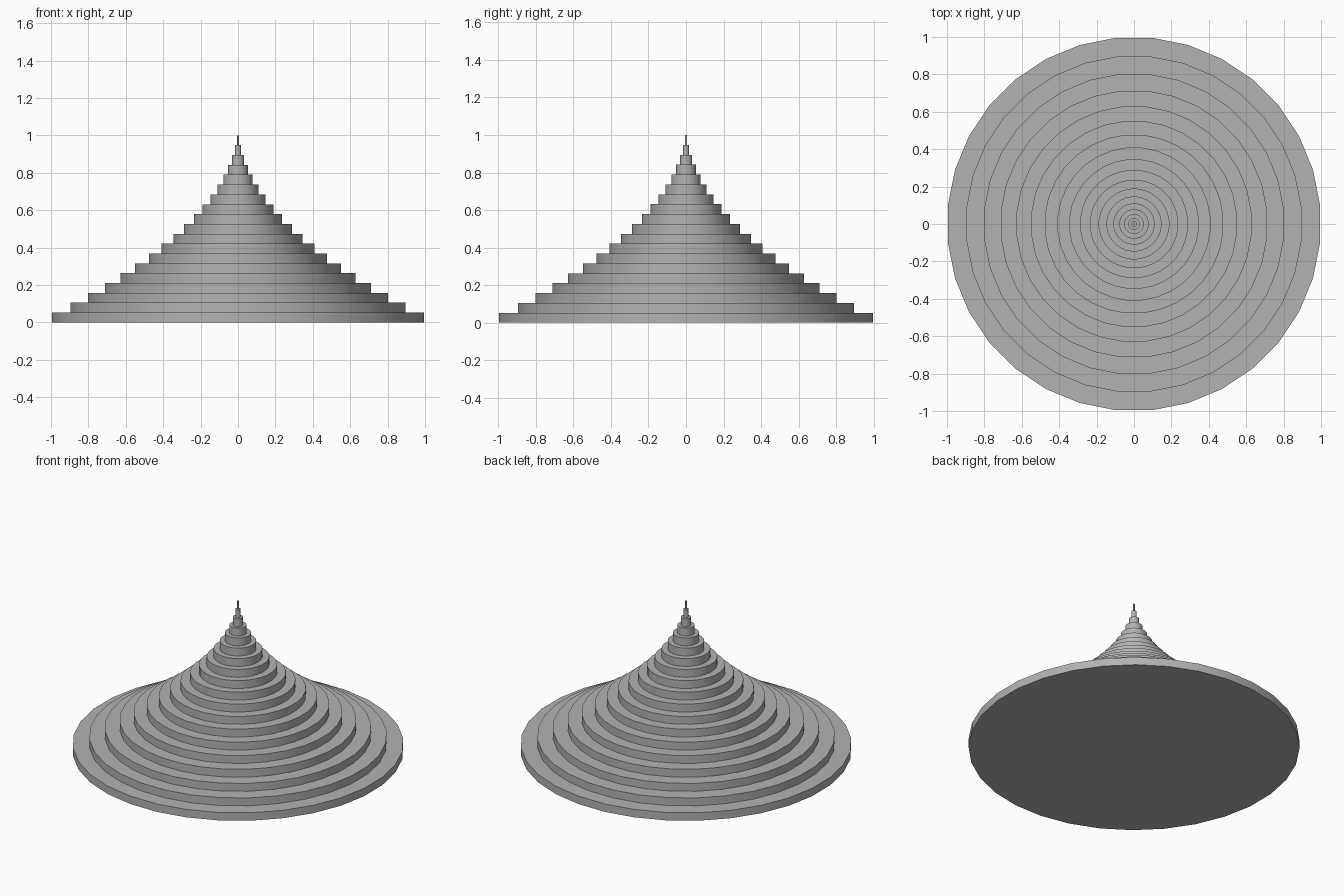
import bpy, math

if "Cube" in bpy.data.objects:
    bpy.data.objects.remove(bpy.data.objects["Cube"])

TIERS = 19
SIDES = 32
STEP = 1.0 / TIERS

grey = bpy.data.materials.new("grey")
grey.diffuse_color = (0.45, 0.45, 0.45, 1)
grey.use_nodes = True
grey.node_tree.nodes["Principled BSDF"].inputs["Base Color"].default_value = grey.diffuse_color


def add_tier(index):
    """One flat disc; radii follow the triangular numbers up to the base."""
    n = TIERS - index
    radius = n * (n + 1) / (TIERS * (TIERS + 1))
    bpy.ops.mesh.primitive_cylinder_add(
        vertices=SIDES, radius=radius, depth=STEP,
        location=(0, 0, (index + 0.5) * STEP),
        rotation=(0, 0, math.pi / SIDES))
    tier = bpy.context.object
    tier.name = f"tier_{index + 1:02d}"
    tier.data.materials.append(grey)
    bpy.ops.object.shade_smooth_by_angle(angle=math.radians(30))


# Stack of discs narrowing to a needle tip
for i in range(TIERS):
    add_tier(i)
